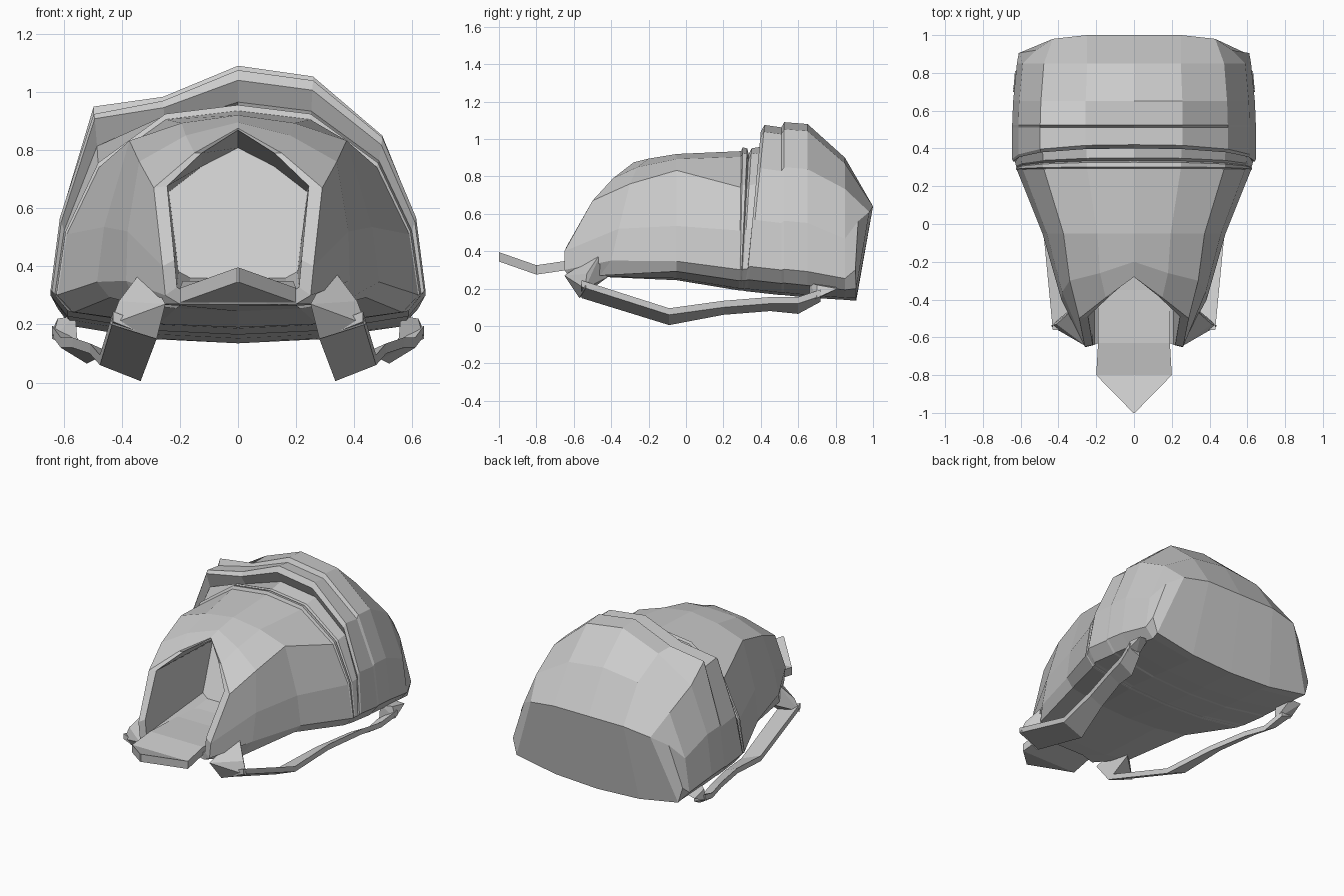
import bpy
import bmesh
from mathutils import Vector

cube = bpy.data.objects.get("Cube")
if cube:
    bpy.data.objects.remove(cube, do_unlink=True)

# One plain grey for every part
GREY = (0.6, 0.6, 0.6, 1)
grey = bpy.data.materials.new("plain grey")
grey.use_nodes = True
grey.diffuse_color = GREY
grey.node_tree.nodes["Principled BSDF"].inputs["Base Color"].default_value = GREY


def finish(bm, name):
    bmesh.ops.recalc_face_normals(bm, faces=bm.faces)
    mesh = bpy.data.meshes.new(name)
    bm.to_mesh(mesh)
    bm.free()
    mesh.materials.append(grey)
    obj = bpy.data.objects.new(name, mesh)
    bpy.context.collection.objects.link(obj)
    return obj


def skin(bm, rings):
    """Bridge closed rings that have equal point counts."""
    rows = [[bm.verts.new(p) for p in ring] for ring in rings]
    count = len(rows[0])
    for a, b in zip(rows, rows[1:]):
        for i in range(count):
            j = (i + 1) % count
            bm.faces.new((a[i], a[j], b[j], b[i]))
    return rows


def loft(name, rings):
    bm = bmesh.new()
    rows = skin(bm, rings)
    bm.faces.new(rows[0])
    bm.faces.new(rows[-1])
    return finish(bm, name)


def hull(name, points):
    bm = bmesh.new()
    for p in points:
        bm.verts.new(p)
    bmesh.ops.convex_hull(bm, input=bm.verts[:])
    return finish(bm, name)


def mirrored(half):
    """Half ring from bottom centre to top centre, completed on the other side."""
    return [Vector(p) for p in half] + [Vector((-x, y, z)) for x, y, z in half[-2:0:-1]]


# Normalised half arch shared by the body sections
ARCH = [(0, 0), (.44, .015), (.91, .07), (1, .15), (.95, .43), (.77, .74), (.4, .96), (0, 1)]


def section(y, width, floor, top, lean=0, square=0, lift=0, drop=0):
    half = []
    for i, (u, t) in enumerate(ARCH):
        t += square if i == 5 else 0
        half.append((u * width, y + lean * t, floor + (top - floor) * t))
    ring = mirrored(half)
    ring[9].z += lift           # one shoulder of the rear shell sits higher
    ring[8].z -= drop
    return ring


# Slanted mouth at the front, with the first full section behind it
mouth = mirrored([(0, -.6, .27), (.1, -.6, .27), (.2, -.63, .27), (.25, -.65, .3),
                  (.26, -.65, .4), (.29, -.5, .67), (.15, -.39, .79), (0, -.28, .875)])
cheek = mirrored([(0, -.5, .265), (.2, -.5, .265), (.35, -.46, .27), (.385, -.4, .35),
                  (.38, -.36, .52), (.34, -.3, .76), (.18, -.26, .85), (0, -.2, .895)])
inner = [Vector((p.x * .84, p.y + .01, .3 + (p.z - .27) * .94)) for p in mouth]
pocket = [Vector((p.x * .82, -.08 + .4 * (p.z - .27), .36 + (p.z - .27) * .74)) for p in mouth]
back = mirrored([(0, .91, .135), (.3, .91, .15), (.58, .91, .2), (.61, .905, .3),
                 (.52, .92, .56), (.43, .98, .61), (.25, 1, .64), (0, 1, .64)])

body_rings = [
    pocket, inner, mouth, cheek,
    section(-.05, .485, .245, .92, square=.13),
    section(.285, .62, .19, .935, lean=.01),
    # Seam lip and groove, fading out towards the floor
    section(.288, .625, .19, .955, lean=.015),
    section(.292, .625, .19, .95, lean=.035),
    section(.295, .62, .19, .92, lean=.04),
    section(.3, .625, .19, .95, lean=.05),
    # Rear shell, its rim overhanging the recess, then the stepped panel
    section(.31, .63, .188, .965, lean=.13, lift=.05, drop=.05),
    section(.32, .64, .186, 1.04, lean=.08, lift=.09, drop=.06),
    section(.33, .645, .185, 1.075, lean=.09, lift=.08, drop=.07),
    section(.51, .645, .165, 1.062, lift=.08, drop=.06),
    section(.525, .645, .165, 1.09, lift=.1, drop=.07),
    section(.65, .64, .152, 1.08, drop=.06),
    section(.85, .62, .14, .9, square=.04),
    back,
]
bm = bmesh.new()
rows = skin(bm, body_rings)
bm.faces.new(rows[0])
end = rows[-1]
for i in range(-3, 3):          # back panel in upright strips
    bm.faces.new((end[i], end[i + 1], end[6 - i], end[7 - i]))
finish(bm, "pack_body")

# Tongue flap that runs out of the mouth
flap = []
for y, z, w in [(-.1, .3, .18), (-.35, .29, .19), (-.63, .3, .19), (-.8, .275, .2), (-1, .345, .004)]:
    flap.append([(-w, y, z), (w, y, z), (w, y, z + .05), (-w, y, z + .05)])
loft("tongue_flap", flap)

# Carrying straps: y, inner edge x and z, outer edge x and z
STRAP = [(-.56, .28, .15, .43, .21), (-.09, .335, .005, .475, .06), (.2, .42, .06, .51, .1),
         (.45, .49, .08, .57, .12), (.6, .52, .065, .61, .12), (.72, .56, .13, .64, .16)]
for side, label in ((1, "left"), (-1, "right")):
    rings = []
    for y, xi, zi, xo, zo in STRAP:
        rings.append([(side * xi, y, zi), (side * xo, y, zo),
                      (side * xo, y, zo + .035), (side * xi, y, zi + .035)])
    loft(label + "_strap", rings)
    anchor = [(.32, -.45, .4), (.25, -.65, .27), (.41, -.53, .28), (.28, -.57, .15),
              (.44, -.54, .2), (.3, -.42, .26)]
    hull(label + "_strap_anchor", [(side * x, y, z) for x, y, z in anchor])
    tail = [(.55, .66, .12), (.64, .7, .15), (.63, .81, .2), (.56, .8, .21),
            (.62, .7, .22), (.56, .66, .23)]
    hull(label + "_strap_tail", [(side * x, y, z) for x, y, z in tail])
